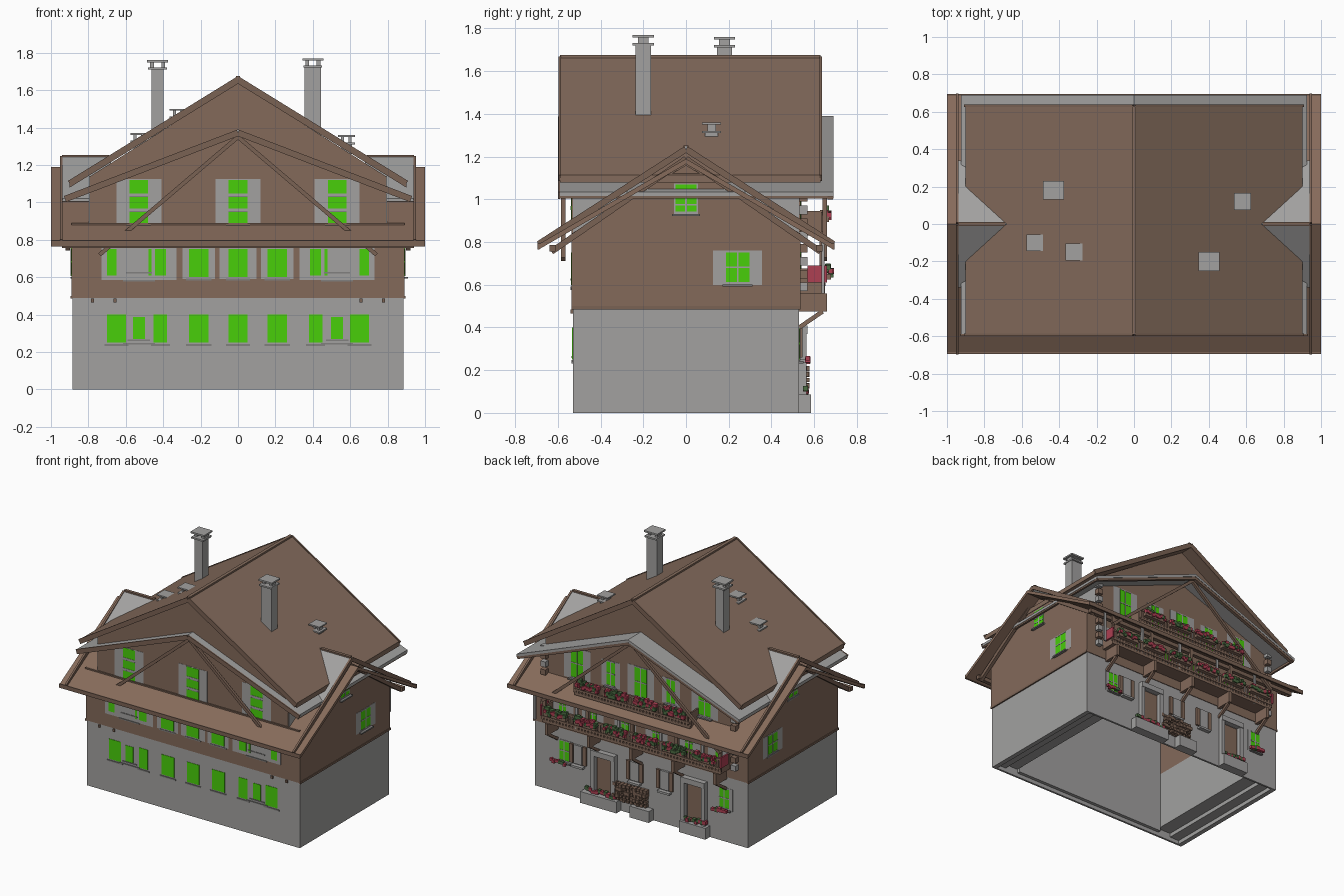
import bpy, bmesh, math, random
from mathutils import Vector, Matrix

random.seed(4)
cube = bpy.data.objects.get("Cube")
if cube:
    bpy.data.objects.remove(cube)


def material(name, r, g, b):
    m = bpy.data.materials.new(name)
    m.use_nodes = True
    m.diffuse_color = (r, g, b, 1)
    m.node_tree.nodes["Principled BSDF"].inputs["Base Color"].default_value = (r, g, b, 1)
    return m


STONE = material("stone grey", .36, .355, .35)
WOOD = material("wall brown", .228, .142, .102)
ROOF = material("roof brown", .23, .148, .107)
SKIRT = material("light roof brown", .24, .147, .103)
TRIM = material("beam brown", .195, .122, .088)
GLASS = material("window green", .065, .62, .003)
SILL = material("dark grey", .22, .215, .21)
RED = material("flower red", .42, .05, .085)
LEAF = material("leaf green", .07, .15, .055)


class Part:
    """Collects simple solids into one object of one colour."""
    def __init__(self, name, mat):
        self.name, self.mat, self.bm = name, mat, bmesh.new()

    def box(self, x, y, z):
        """Box given as (min, max) on each axis."""
        size = [abs(a[1] - a[0]) for a in (x, y, z)]
        mid = [(a[0] + a[1]) / 2 for a in (x, y, z)]
        bmesh.ops.create_cube(self.bm, size=1, matrix=Matrix.Translation(mid) @ Matrix.Diagonal((*size, 1)))

    def beam(self, p, q, w, h):
        p, q = Vector(p), Vector(q)
        d = q - p
        rot = d.to_track_quat('Y', 'Z').to_matrix().to_4x4()
        bmesh.ops.create_cube(self.bm, size=1, matrix=Matrix.Translation((p + q) / 2) @ rot
                              @ Matrix.Diagonal((w, d.length, h, 1)))

    def prism(self, profile, a, b, axis):
        """Extrudes a (side, height) profile along axis from a to b."""
        def at(u, t, z):
            return (t, u, z) if axis == 'x' else (u, t, z)
        face = self.bm.faces.new([self.bm.verts.new(at(u, a, z)) for u, z in profile])
        new = bmesh.ops.extrude_face_region(self.bm, geom=[face])["geom"]
        off = (b - a, 0, 0) if axis == 'x' else (0, b - a, 0)
        bmesh.ops.translate(self.bm, vec=off, verts=[v for v in new if isinstance(v, bmesh.types.BMVert)])

    def gable(self, half, ridge, eave, a, b, axis, t):
        self.prism([(-half, eave), (0, ridge), (half, eave), (half, eave - t), (0, ridge - t), (-half, eave - t)],
                   a, b, axis)

    def done(self):
        bmesh.ops.recalc_face_normals(self.bm, faces=self.bm.faces)
        me = bpy.data.meshes.new(self.name)
        self.bm.to_mesh(me)
        me.materials.append(self.mat)
        bpy.context.collection.objects.link(bpy.data.objects.new(self.name, me))


# Hollow stone storey with stepped footings, open underneath
base = Part("stone_base", STONE)
walls = Part("wood_walls", WOOD)
for s in (-1, 1):
    for a, b, z in ((.85, .885, 0), (.77, .85, .03), (.66, .77, .06)):
        base.box((s * a, s * b), (-.53, .53), (z, .5))
    base.box((-.85, .85), (s * .515, s * .53), (0, .5))
    base.box((-.66, .66), (s * .49, s * .515), (.03, .8))
    walls.prism([(-.535, .49), (.535, .49), (.535, .84), (0, 1.16), (-.535, .84)], s * .66, s * .89, 'x')
    walls.box((-.66, .66), (s * .515, s * .535), (.49, .84))
base.done()
# Upper gable storey
walls.prism([(-.79, .8), (.79, .8), (.79, 1.14), (0, 1.64), (-.79, 1.14)], -.535, .535, 'y')
walls.done()
cheeks = Part("upper_side_walls", STONE)
for s in (-1, 1):
    cheeks.box((s * .78, s * .797), (-.53, .53), (.8, 1.14))
cheeks.done()

# Roofs
main = Part("main_roof", ROOF)
main.gable(.9, 1.67, 1.115, -.59, .63, 'y', .035)
main.box((-.012, .012), (-.59, .63), (1.65, 1.675))
main.done()
lower = Part("lower_canopy_roof", STONE)
lower.gable(.925, 1.39, 1.035, -.59, .69, 'y', .02)
for s in (-1, 1):
    lower.gable(.34, 1.25, 1.02, s * .68, s * .94, 'x', .015)
lower.done()
skirt = Part("cross_roof", SKIRT)
skirt.gable(.69, 1.19, .79, -1, 1, 'x', .025)
skirt.done()

# Trusses, verge boards and purlins
beams = Part("roof_beams", TRIM)
for s in (-1, 1):
    beams.beam((0, -.594, 1.372), (s * .925, -.594, 1.018), .01, .034)
    beams.beam((0, .675, 1.36), (s * .92, .675, 1.01), .025, .022)
    for y in (-.575, .65):
        beams.beam((0, y, 1.35), (s * .74, y, .72), .02, .022)
    beams.beam((0, -.592, 1.655), (s * .9, -.592, 1.1), .012, .035)
    beams.beam((0, .632, 1.655), (s * .9, .632, 1.1), .012, .035)
    beams.box((s * .905, s * .92), (-.59, .69), (1.005, 1.025))
    beams.box((s * .69, s * .94), (-.012, .012), (1.235, 1.253))
    for t in (-1, 1):
        beams.beam((s * .945, 0, 1.235), (s * .945, t * .69, .79), .015, .03)
        beams.beam((s * .91, 0, 1.19), (s * .91, t * .63, .755), .025, .028)
    beams.box((-.94, .94), (s * .61, s * .64), (.755, .785))
    beams.box((-1, 1), (s * .685, s * .695), (.765, .795))
    beams.box((s * .885, s * .895), (-.537, .537), (.485, .5))
    for x in (.65, .77):
        beams.box((s * x, s * (x + .015)), (-.54, -.53), (.465, .485))
beams.box((-.89, .89), (-.545, -.53), (.88, .89))
beams.done()

# Chimneys and roof vents
stacks = Part("chimneys_and_vents", STONE)
for x, y, w, d, top in ((.4, -.2, .045, .036, 1.72), (-.43, .18, .033, .036, 1.71)):
    stacks.box((x - w, x + w), (y - d, y + d), (1.3, top))
    stacks.box((x - .05, x + .05), (y - .05, y + .05), (top, top + .012))
    for e in (-.03, .03):
        stacks.box((x + e - .01, x + e + .01), (y - .025, y + .025), (top, top + .045))
    stacks.box((x - .056, x + .056), (y - .05, y + .05), (top + .038, top + .05))
for x, y, top in ((-.53, -.1, 1.37), (-.32, -.15, 1.5), (.58, .12, 1.36)):
    stacks.box((x - .03, x + .03), (y - .03, y + .03), (top - .1, top - .045))
    for e in (-.02, .02):
        stacks.box((x + e - .008, x + e + .008), (y - .02, y + .02), (top - .06, top - .005))
    for z in (top - .05, top - .01):
        stacks.box((x - .045, x + .045), (y - .045, y + .045), (z, z + .01))
stacks.done()

# Windows with shutters, sills and glazing bars
glass = Part("window_panes", GLASS)
frames = Part("window_surrounds", STONE)
sills = Part("window_sills", SILL)


def plate(part, side, s, u, w, z0, z1, depth):
    """Thin plate on a wall; side 'x' or 'y' is the wall axis, s its sign, u the place along it."""
    wall = .89 if side == 'x' else .535 if z0 > .49 else .53
    out = (s * (wall - .003), s * (wall + depth))
    along = (u - w, u + w)
    part.box(*((out, along) if side == 'x' else (along, out)), (z0, z1))


def window(side, s, u, w, z0, z1, shut=0, bars=(), cross=False):
    if shut:
        plate(frames, side, s, u, w + shut, z0 - .01, z1 + .005, .0015)
    plate(glass, side, s, u, w, z0, z1, .003)
    for z in bars:
        plate(frames, side, s, u, w, z - .008, z + .008, .005)
        plate(sills, side, s, u, w, z - .011, z - .007, .0055)
    if cross:
        plate(frames, side, s, u, .004, z0, z1, .005)
        for z in (z0, (z0 + z1) / 2, z1):
            plate(frames, side, s, u, w, z - .004, z + .004, .005)
    plate(sills, side, s, u, w + .015, z0 - .018, z0 - .008, .005 if s < 0 else .02)


for s in (-1, 1):
    window('x', s, .242, .055, .61, .755, .06, cross=True)
    window('x', s, 0, .05, .94, 1.01, .006, cross=True)
    window('x', s, 0, .05, 1.035, 1.07, .006)
    # Front window groups either side of the middle
    for x, w in ((.65, .05), (.415, .036), (.21, .052)):
        window('y', -1, s * x, w, .25, .4)
    plate(glass, 'y', -1, s * .53, .032, .27, .388, .003)
    plate(frames, 'y', -1, s * .53, .2, .585, .765, .0015)
    for x, w in ((.675, .025), (.47, .008), (.415, .03)):
        plate(glass, 'y', -1, s * x, w, .61, .75, .003)
    for z, w in ((.625, .07), (.58, .085), (.262, .06), (.244, .085)):
        plate(sills, 'y', -1, s * .53, w, z - .004, z + .004, .005)
    window('y', -1, s * .21, .052, .6, .75, .035)
for z0 in (.25, .6):
    window('y', -1, 0, .05, z0, z0 + .15, .05 if z0 > .5 else 0)
for x in (-.53, 0, .53):
    window('y', -1, x, .05, .89, 1.12, .07, bars=(.96, 1.04))
    window('y', 1, x, .05, .9, 1.12, .06, cross=True)
for x in (-.25, .25):
    window('y', 1, x, .035, .92, 1.1, .04, cross=True)
for x in (-.65, -.4, -.13, .13, .4, .65):
    window('y', 1, x, .03, .58, .75, .06, cross=True)
for x in (-.69, .64):
    window('y', 1, x, .04, .25, .4, .03, cross=True)
glass.done()
frames.done()
sills.done()

# Ground floor at the back: doors, planters, stacked firewood
doors = Part("doors_and_brackets", WOOD)
stones = Part("stone_planters_and_steps", STONE)
for x in (-.45, .3):
    doors.box((x - .06, x + .06), (.52, .54), (.02, .36))
    for e in (-.085, .085):
        stones.box((x + e - .015, x + e + .015), (.52, .565), (0, .4))
    stones.box((x - .1, x + .1), (.52, .57), (.37, .41))
for x, w in ((-.46, .11), (.32, .15), (-.02, .08)):
    stones.box((x - w, x + w), (.53, .585), (0, .085))
for x in (-.2, .05, .52):
    stones.box((x - .035, x + .035), (.52, .545), (.26, .4))
    stones.box((x - .05, x + .05), (.52, .56), (.235, .25))
    for e in (-.055, .055):
        doors.box((x + e - .014, x + e + .014), (.52, .545), (.26, .4))
for x in (-.7, -.35, 0, .35, .7):
    doors.beam((x, .53, .4), (x, .64, .475), .02, .02)
    doors.box((x - .012, x + .012), (.53, .66), (.475, .56))
    stones.box((x + .1, x + .12), (.635, .648), (.56, .8))
for s in (-1, 1):
    for i in range(9):
        (doors if i % 2 else stones).box((s * .77, s * .81), (.53, .57), (.57 + i * .06, .61 + i * .06))
logs = Part("firewood", TRIM)
for i in range(10):
    for j in range(5):
        x, z, r = -.05 + i * .028, .1 + j * .027, random.uniform(.008, .013)
        logs.box((x - r, x + r), (.53, random.uniform(.56, .58)), (z - r, z + r))
logs.done()

# Balconies with balusters, posts and flower boxes
rails = Part("balconies", WOOD)
flowers = Part("flowers", RED)
leaves = Part("flower_leaves", LEAF)


def blooms(x0, x1, y, z):
    x = x0
    while x < x1:
        part = flowers if random.random() < .55 else leaves
        r, h = random.uniform(.009, .014), random.uniform(0, .022)
        part.box((x - r, x + r), (y - r, y + r), (z + h - r, z + h + r))
        x += .018


def balcony(half, z, y):
    rails.box((-half, half), (.53, y), (z - .02, z))
    for h in (.015, .085):
        rails.box((-half, half), (y - .012, y + .004), (z + h, z + h + .014))
    n = int(half * 2 / .026)
    for i in range(n + 1):
        x = -half + i * 2 * half / n
        rails.box((x - .008, x + .008), (y - .008, y), (z, z + .09))
    for s in (-1, 1):
        rails.box((s * half, s * (half - .012)), (.53, y), (z, z + .095))
    k = round(half * 2 / .25)
    for i in range(k):
        x = -half + (i + .5) * 2 * half / k
        doors.box((x - .09, x + .09), (y, y + .03), (z + .045, z + .07))
        blooms(x - .085, x + .085, y + .015, z + .085)
        blooms(x - .085, x + .085, y + .028, z + .065)


balcony(.74, .58, .65)
balcony(.48, .85, .64)
for x in (-.73, -.37, 0, .37, .73):
    rails.box((x - .012, x + .012), (.625, .645), (.56, .8))
for s in (-1, 1):
    flowers.box((s * .74, s * .752), (.57, .66), (.61, .69))
    blooms(s * .67 - .06, s * .67 + .06, .57, .235)
blooms(.2, .45, .56, .095)
blooms(-.55, -.37, .56, .095)
for p in (doors, stones, rails, flowers, leaves):
    p.done()
